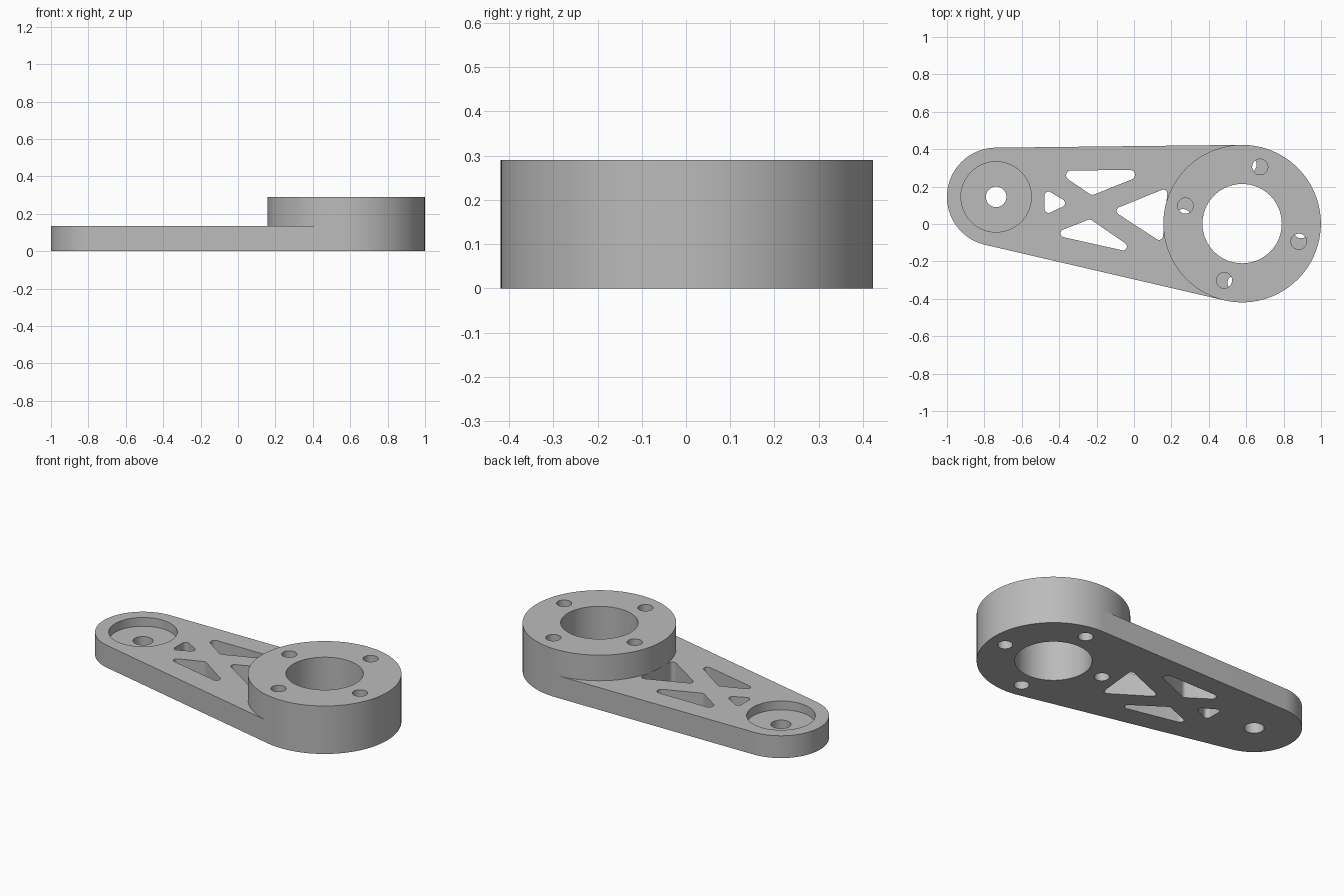
import bpy
import bmesh
from math import cos, sin, pi, radians
from mathutils import Vector
from mathutils.geometry import convex_hull_2d

cube = bpy.data.objects.get("Cube")
if cube:
    bpy.data.objects.remove(cube, do_unlink=True)

grey = bpy.data.materials.new("machined grey")
grey.use_nodes = True
grey.diffuse_color = (0.5, 0.5, 0.5, 1)
grey.node_tree.nodes["Principled BSDF"].inputs["Base Color"].default_value = (0.5, 0.5, 0.5, 1)

PLATE_TOP, RECESS_FLOOR, HUB_TOP = 0.135, 0.082, 0.29
HUB, TIP = (0.578, 0.002), (-0.737, 0.145)
HUB_R, TIP_R, BORE_R = 0.421, 0.263, 0.212
BOLT_R, BOLT_RING = 0.042, 0.318


def prism(name, circles, z0, z1, steps=96):
    """Extrude the outline that wraps tightly around the given (centre, radius) circles."""
    pts = [Vector((c[0] + r * cos(2 * pi * i / steps), c[1] + r * sin(2 * pi * i / steps)))
           for c, r in circles for i in range(steps)]
    bm = bmesh.new()
    face = bm.faces.new([bm.verts.new((*pts[i], z0)) for i in convex_hull_2d(pts)])
    top = bmesh.ops.extrude_face_region(bm, geom=[face], use_keep_orig=True)["geom"]
    bmesh.ops.translate(bm, vec=(0, 0, z1 - z0),
                        verts=[g for g in top if isinstance(g, bmesh.types.BMVert)])
    bmesh.ops.recalc_face_normals(bm, faces=bm.faces)
    mesh = bpy.data.meshes.new(name)
    bm.to_mesh(mesh)
    bm.free()
    obj = bpy.data.objects.new(name, mesh)
    mesh.materials.append(grey)
    bpy.context.collection.objects.link(obj)
    return obj


def cut(obj, cutters):
    """Subtract every cutter, bake the result and remove the cutters."""
    for c in cutters:
        c.hide_render = True
        mod = obj.modifiers.new("cut", "BOOLEAN")
        mod.operation, mod.solver, mod.object = "DIFFERENCE", "EXACT", c
    graph = bpy.context.evaluated_depsgraph_get()
    baked = bpy.data.meshes.new_from_object(obj.evaluated_get(graph))
    obj.modifiers.clear()
    obj.data = baked
    for c in cutters:
        bpy.data.objects.remove(c, do_unlink=True)
    bpy.ops.object.select_all(action="DESELECT")
    obj.select_set(True)
    bpy.context.view_layer.objects.active = obj
    bpy.ops.object.shade_smooth_by_angle(angle=radians(30))


def hub_holes(start):
    """Central bore and four bolt holes around the hub."""
    holes = [prism("bore_cutter", [(HUB, BORE_R)], -0.1, 0.4)]
    for k in range(4):
        a = radians(start + 90 * k)
        centre = (HUB[0] + BOLT_RING * cos(a), HUB[1] + BOLT_RING * sin(a))
        holes.append(prism("bolt_cutter", [(centre, BOLT_R)], -0.1, 0.4, 32))
    return holes


# Arm plate: tapered outline, recessed tip, truss pockets
arm = prism("arm_plate", [(HUB, HUB_R), (TIP, TIP_R)], 0, PLATE_TOP, 128)
pockets = [
    (0.026, [(-0.337, 0.26), (-0.021, 0.263), (-0.222, 0.182)]),
    (0.021, [(0.157, 0.163), (0.134, -0.064), (-0.072, 0.07)]),
    (0.021, [(-0.238, 0.003), (-0.059, -0.12), (-0.372, -0.05)]),
    (0.021, [(-0.457, 0.152), (-0.457, 0.08), (-0.39, 0.112)]),
]
cutters = [prism("pocket_cutter", [(p, r) for p in corners], -0.1, 0.4, 32)
           for r, corners in pockets]
cutters.append(prism("recess_cutter", [(TIP, 0.188)], RECESS_FLOOR, 0.4))
cutters.append(prism("pivot_cutter", [(TIP, 0.055)], -0.1, 0.4, 48))
cut(arm, cutters + hub_holes(83.5))

# Raised hub ring, its bolt circle turned slightly from the plate's
ring = prism("hub_ring", [(HUB, HUB_R)], PLATE_TOP, HUB_TOP, 128)
cut(ring, hub_holes(72.5))
